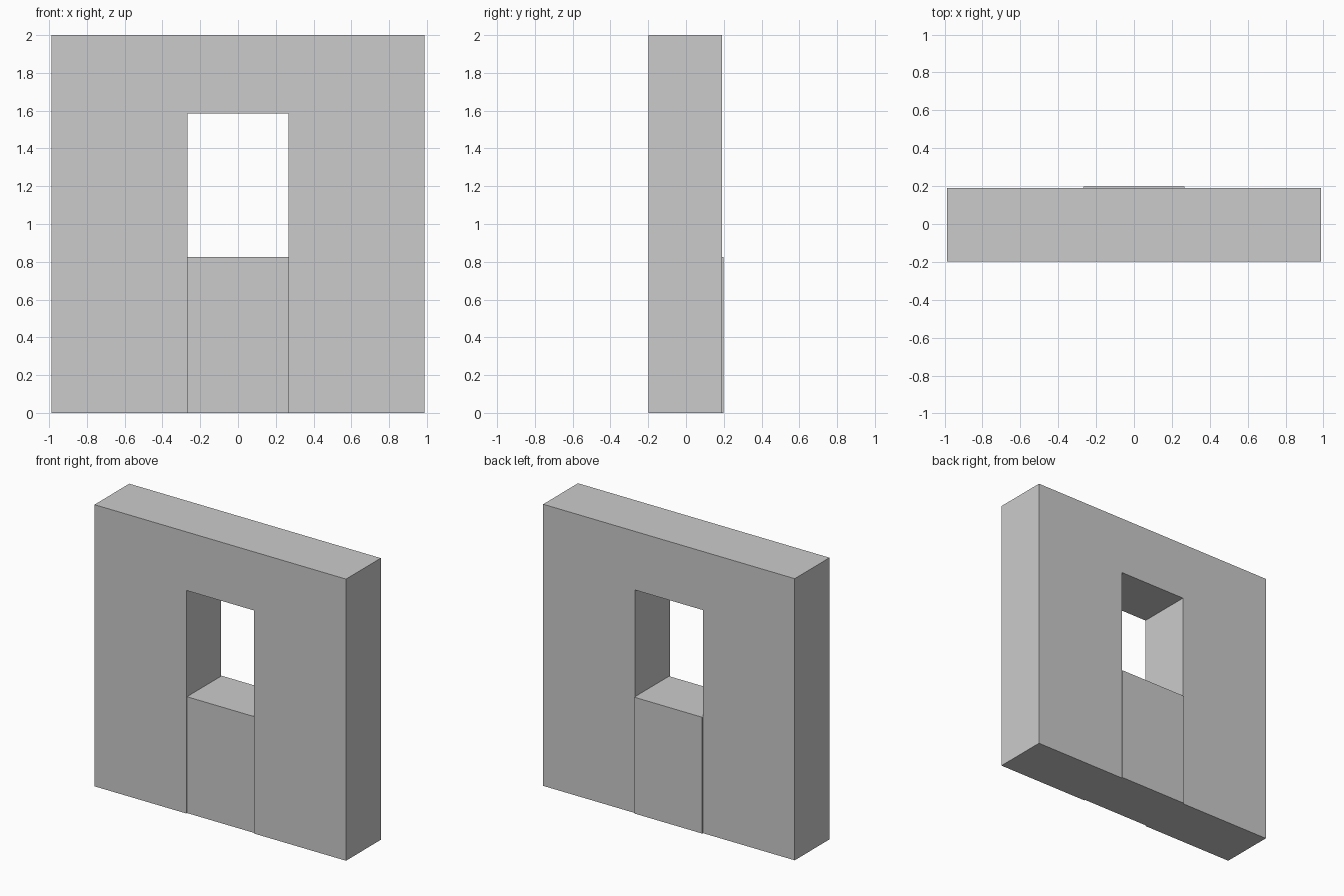
import bpy, bmesh

if "Cube" in bpy.data.objects:
    bpy.data.objects.remove(bpy.data.objects["Cube"])


def extruded(name, profile, y0, y1):
    """Extrude a closed XZ outline from y0 to y1."""
    bm = bmesh.new()
    face = bm.faces.new([bm.verts.new((x, y0, z)) for x, z in profile])
    result = bmesh.ops.extrude_face_region(bm, geom=[face])
    verts = [g for g in result["geom"] if isinstance(g, bmesh.types.BMVert)]
    bmesh.ops.translate(bm, verts=verts, vec=(0, y1 - y0, 0))
    bmesh.ops.recalc_face_normals(bm, faces=bm.faces)
    mesh = bpy.data.meshes.new(name)
    bm.to_mesh(mesh)
    bm.free()
    obj = bpy.data.objects.new(name, mesh)
    bpy.context.collection.objects.link(obj)
    return obj


HALF_W, HEIGHT = 0.988, 2.0
OPEN_W, OPEN_TOP, SILL = 0.267, 1.584, 0.826
BACK, SHIFT = 0.191, 0.008
FRONT = -0.199

# Wall with a doorway opening that reaches the floor
half = [(OPEN_W, OPEN_TOP), (OPEN_W, 0), (HALF_W, 0), (HALF_W, HEIGHT)]
outline = half + [(-x, z) for x, z in reversed(half)]
extruded("wall", outline, FRONT, BACK)

# Infill block closing the lower opening, set slightly towards the back
infill = [(-OPEN_W, 0), (OPEN_W, 0), (OPEN_W, SILL), (-OPEN_W, SILL)]
extruded("window_infill", infill, FRONT + SHIFT, BACK + SHIFT)
